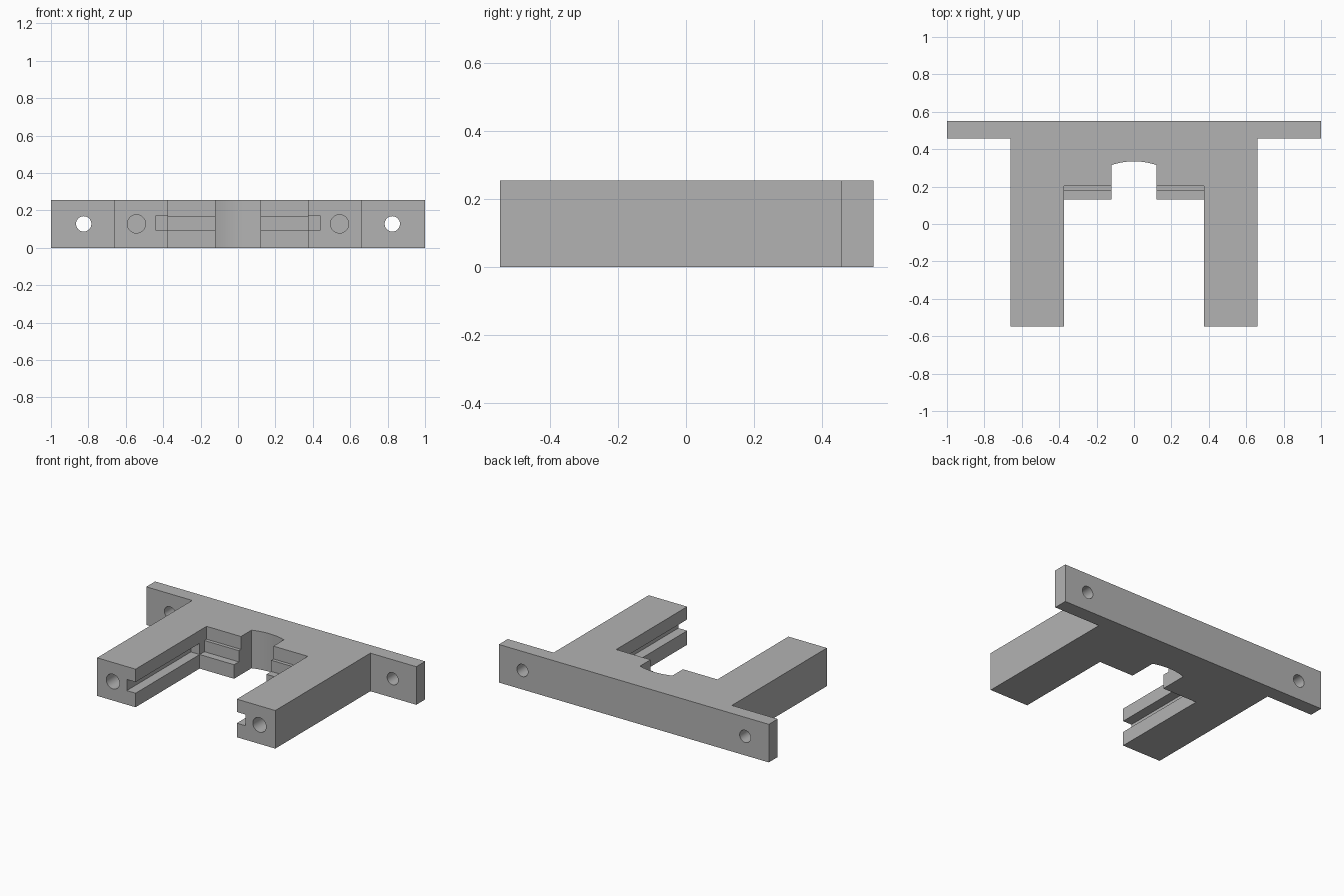
import bpy, bmesh
from math import sqrt, pi
from mathutils import Matrix, Vector

cube = bpy.data.objects.get("Cube")
if cube:
    bpy.data.objects.remove(cube, do_unlink=True)

HEIGHT = 0.255
MID = HEIGHT / 2
SLOT_LOW, SLOT_HIGH = 0.094, 0.169
ARM_IN, ARM_OUT, NOTCH = 0.375, 0.66, 0.12
FRONT, BACK, FLANGE, LEDGE = -0.548, 0.552, 0.458, 0.13

grey = bpy.data.materials.new("plain grey")
grey.use_nodes = True
grey.diffuse_color = (0.45, 0.45, 0.45, 1)
grey.node_tree.nodes["Principled BSDF"].inputs["Base Color"].default_value = (0.45, 0.45, 0.45, 1)


def add_object(name, bm):
    bmesh.ops.recalc_face_normals(bm, faces=bm.faces[:])
    mesh = bpy.data.meshes.new(name)
    bm.to_mesh(mesh)
    bm.free()
    mesh.materials.append(grey)
    obj = bpy.data.objects.new(name, mesh)
    bpy.context.collection.objects.link(obj)
    return obj


def box(name, low, high):
    low, high = Vector(low), Vector(high)
    bm = bmesh.new()
    bmesh.ops.create_cube(bm, size=1, matrix=Matrix.Translation((low + high) / 2)
                          @ Matrix.Diagonal((*(high - low), 1)))
    return add_object(name, bm)


def drill(name, x, radius, y0, y1):
    bm = bmesh.new()
    bmesh.ops.create_cone(bm, cap_ends=True, segments=40, radius1=radius, radius2=radius,
                          depth=y1 - y0, matrix=Matrix.Translation((x, (y0 + y1) / 2, MID))
                          @ Matrix.Rotation(pi / 2, 4, 'X'))
    return add_object(name, bm)


# Bracket outline: right half with an arched notch, then mirrored
radius, arch_top = 0.37, 0.335
arch = [(x, arch_top - radius + sqrt(radius**2 - x**2))
        for x in (NOTCH * i / 8 for i in range(9))]
half = arch + [(NOTCH, LEDGE), (ARM_IN, LEDGE), (ARM_IN, FRONT), (ARM_OUT, FRONT),
               (ARM_OUT, FLANGE), (1, FLANGE), (1, BACK)]
outline = half + [(-x, y) for x, y in reversed(half[1:])]
bm = bmesh.new()
face = bm.faces.new([bm.verts.new((x, y, 0)) for x, y in outline])
top = bmesh.ops.extrude_face_region(bm, geom=[face])["geom"]
bmesh.ops.translate(bm, vec=(0, 0, HEIGHT),
                    verts=[v for v in top if isinstance(v, bmesh.types.BMVert)])
bracket = add_object("mounting_bracket", bm)

# Stepped ledges, arm slots, arm bores and flange holes on both sides
cutters = []
for s in (-1, 1):
    def span(a, b):
        return min(s * a, s * b), max(s * a, s * b)
    x0, x1 = span(NOTCH - 0.05, ARM_IN)
    cutters.append(box("lower_step_cutter", (x0, 0, SLOT_LOW), (x1, 0.18, HEIGHT + 0.1)))
    cutters.append(box("upper_step_cutter", (x0, 0, SLOT_HIGH), (x1, 0.203, HEIGHT + 0.1)))
    x0, x1 = span(ARM_IN - 0.05, 0.44)
    cutters.append(box("slot_cutter", (x0, FRONT - 0.1, SLOT_LOW), (x1, LEDGE, SLOT_HIGH)))
    cutters.append(drill("arm_bore_cutter", s * 0.543, 0.049, FRONT - 0.1, FRONT + 0.35))
    cutters.append(drill("flange_hole_cutter", s * 0.825, 0.041, FLANGE - 0.1, BACK + 0.1))

bpy.context.view_layer.objects.active = bracket
for cutter in cutters:
    cutter.hide_render = True
    mod = bracket.modifiers.new("cut", 'BOOLEAN')
    mod.operation, mod.solver, mod.object = 'DIFFERENCE', 'EXACT', cutter
    bpy.ops.object.modifier_apply(modifier=mod.name)
    bpy.data.objects.remove(cutter, do_unlink=True)

# Smooth the bores and the arch, keep the edges sharp
bpy.ops.object.select_all(action='DESELECT')
bracket.select_set(True)
bpy.ops.object.shade_smooth_by_angle(angle=0.5)
